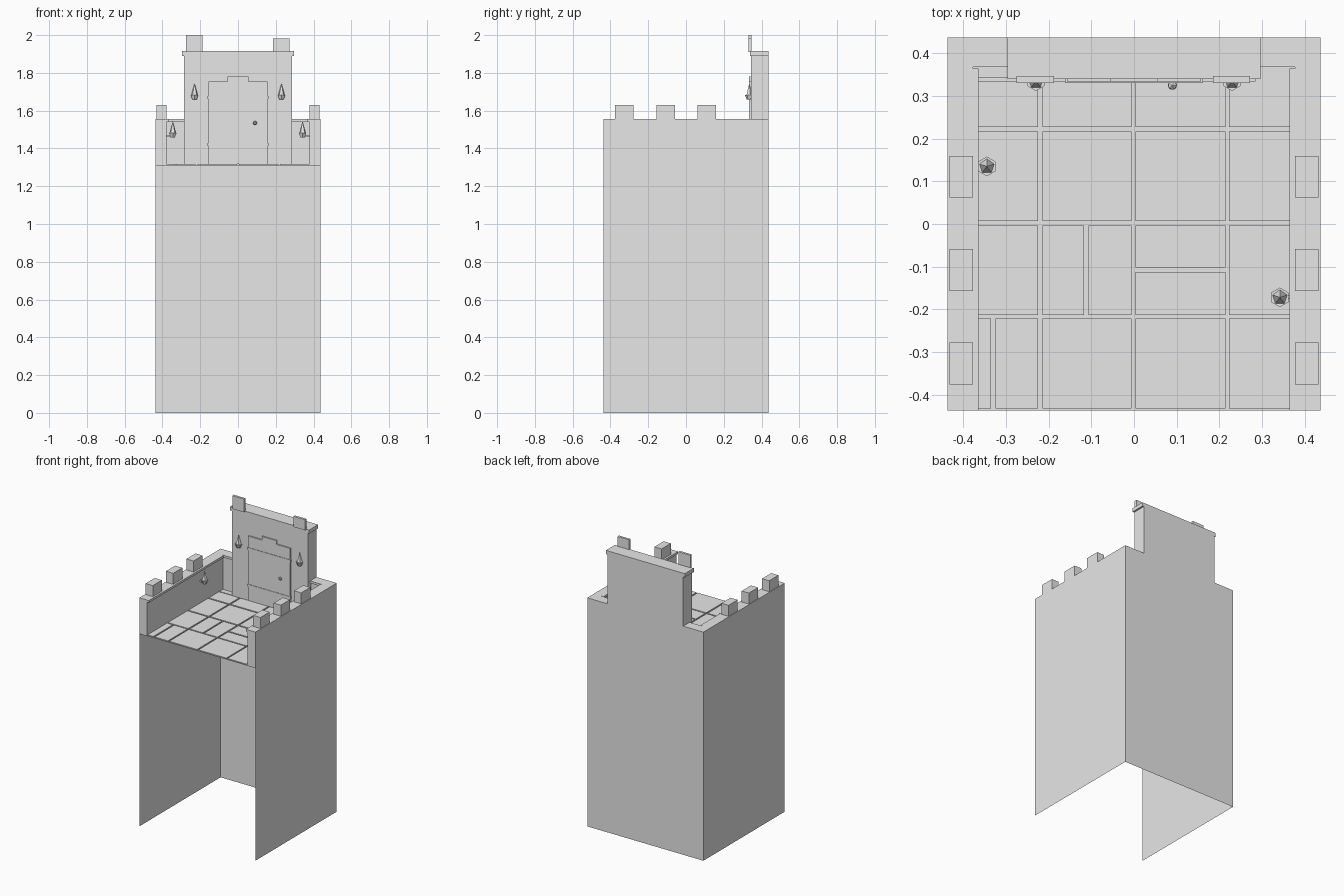
import bpy, bmesh
from mathutils import Matrix, Vector

cube = bpy.data.objects.get("Cube")
if cube:
    bpy.data.objects.remove(cube, do_unlink=True)

stone = bpy.data.materials.new("grey stone")
stone.use_nodes = True
stone.diffuse_color = (0.8, 0.8, 0.8, 1)
stone.node_tree.nodes["Principled BSDF"].inputs["Base Color"].default_value = (0.8, 0.8, 0.8, 1)

W = 0.437        # half width of the tower
INNER = 0.378    # inner wall face
LIP = 0.365      # inner edge of the wall coping
FLOOR, TILE, WALL, GATE = 1.31, 1.317, 1.555, 1.89


def finish(name, bm):
    mesh = bpy.data.meshes.new(name)
    bm.to_mesh(mesh)
    bm.free()
    mesh.materials.append(stone)
    obj = bpy.data.objects.new(name, mesh)
    bpy.context.collection.objects.link(obj)
    return obj


def add_box(bm, x, y, z, skip=()):
    """Box between ranges; skip lists outward directions left open."""
    lo, hi = Vector((x[0], y[0], z[0])), Vector((x[1], y[1], z[1]))
    size = hi - lo
    mat = Matrix.Translation((lo + hi) / 2) @ Matrix.Diagonal((*size, 1))
    verts = bmesh.ops.create_cube(bm, size=1, matrix=mat)["verts"]
    faces = {f for v in verts for f in v.link_faces}
    for f in faces:
        f.normal_update()
    open_faces = [f for f in faces if any(f.normal.dot(Vector(d)) > 0.9 for d in skip)]
    bmesh.ops.delete(bm, geom=open_faces, context="FACES_ONLY")


def box(name, x, y, z, skip=()):
    bm = bmesh.new()
    add_box(bm, x, y, z, skip)
    return finish(name, bm)


def sheet(name, points):
    bm = bmesh.new()
    bm.faces.new([bm.verts.new(p) for p in points])
    return finish(name, bm)


def span(side, a, b):
    return sorted((side * a, side * b))


DOWN, BACK = (0, 0, -1), (0, 1, 0)

# Side walls: thin outer sheet, thick parapet, coping lip and merlons
for side, label in ((1, "left"), (-1, "right")):
    out = (side, 0, 0)
    ring = [(side * W, -W, 0), (side * W, W, 0), (side * W, W, WALL), (side * W, -W, WALL)]
    sheet(label + "_outer_wall", ring[::side])
    box(label + "_parapet", span(side, INNER, W), (-W, W), (FLOOR, WALL), (out, DOWN, BACK))
    box(label + "_coping", span(side, LIP, INNER), (-W, LIP), (WALL - 0.015, WALL))
    for i, y in enumerate((-0.327, -0.108, 0.111)):
        box(f"{label}_merlon_{i + 1}", span(side, 0.378, 0.432), (y - 0.049, y + 0.049),
            (WALL, 1.63), (DOWN,))
    box(label + "_back_parapet", span(side, 0.285, INNER), (INNER, W), (FLOOR, WALL), (BACK, DOWN))
    box(label + "_back_coping", span(side, 0.285, INNER), (0.368, INNER), (WALL - 0.015, WALL))

# Back wall sheet with the raised gatehouse outline
half = [(W, 0), (W, WALL), (0.285, WALL), (0.285, GATE)]
outline = half + [(-x, z) for x, z in reversed(half)]
sheet("back_wall", [(x, W, z) for x, z in reversed(outline)])

# Floor with raised paving tiles
sheet("floor_base", [(-W, -W, FLOOR), (W, -W, FLOOR), (W, W, FLOOR), (-W, W, FLOOR)])
columns = [(-INNER, -0.225), (-0.215, -0.006), (0.004, 0.214), (0.223, INNER)]
rows = [(-0.432, -0.222), (-0.213, -0.003), (0.007, 0.217), (0.227, 0.335)]
splits = {(0, 0): ("x", -0.33), (1, 1): ("x", -0.112), (2, 1): ("y", -0.107)}
tiles = []
for c, x in enumerate(columns):
    for r, y in enumerate(rows):
        axis, at = splits.get((c, r), (None, 0))
        if axis == "x":
            tiles += [((x[0], at - 0.005), y), ((at + 0.005, x[1]), y)]
        elif axis == "y":
            tiles += [(x, (y[0], at - 0.005)), (x, (at + 0.005, y[1]))]
        else:
            tiles.append((x, y))
tiles += [((-INNER, -0.285), (0.342, INNER)), ((0.285, INNER), (0.335, INNER))]
bm = bmesh.new()
for x, y in tiles:
    add_box(bm, x, y, (FLOOR, TILE), (DOWN,))
finish("floor_tiles", bm)

# Gatehouse block, cornice and the two thin battlements
box("gatehouse", (-0.285, 0.285), (0.343, W), (FLOOR, GATE), (BACK, DOWN))
box("gatehouse_cornice", (-0.297, 0.297), (0.34, W), (GATE, 1.915))
box("right_battlement", (-0.275, -0.187), (0.331, 0.347), (1.91, 2.0))
box("left_battlement", (0.185, 0.272), (0.331, 0.347), (1.91, 1.982))

# Door with a stepped top, two straps and a knob
bm = bmesh.new()
half = [(0.157, TILE), (0.157, 1.755), (0.055, 1.755), (0.055, 1.78)]
outline = [(-x, z) for x, z in half] + half[::-1]
face = bm.faces.new([bm.verts.new((x, 0.344, z)) for x, z in outline])
new = bmesh.ops.extrude_face_region(bm, geom=[face])["geom"]
bmesh.ops.translate(bm, vec=(0, -0.01, 0), verts=[g for g in new if isinstance(g, bmesh.types.BMVert)])
bmesh.ops.recalc_face_normals(bm, faces=bm.faces)
finish("door", bm)
for label, z in (("lower", 1.42), ("upper", 1.67)):
    box(label + "_door_strap", (-0.162, 0.162), (0.331, 0.343), (z - 0.008, z + 0.008))
bm = bmesh.new()
bmesh.ops.create_icosphere(bm, subdivisions=1, radius=0.012,
                           matrix=Matrix.Translation((0.09, 0.325, 1.535)))
finish("door_knob", bm)


# Torches: tapered cup with a pointed flame, held by a wall bracket
def torch(name, x, y, z, toward):
    bm = bmesh.new()
    bmesh.ops.create_cone(bm, cap_ends=True, segments=6, radius1=0.013, radius2=0.023, depth=0.025,
                          matrix=Matrix.Translation((x, y, z + 0.0125)))
    bmesh.ops.create_cone(bm, cap_ends=True, segments=5, radius1=0.018, radius2=0, depth=0.063,
                          matrix=Matrix.Translation((x, y, z + 0.0565)))
    finish(name, bm)
    end = Vector((x, y, 0)) + 0.034 * Vector(toward)
    box(name + "_bracket", (min(x, end.x) - 0.004, max(x, end.x) + 0.004),
        (min(y, end.y) - 0.004, max(y, end.y) + 0.004), (z + 0.004, z + 0.014))


for side, label in ((1, "left"), (-1, "right")):
    torch(label + "_gate_torch", side * 0.23, 0.335, 1.658, BACK)
torch("left_wall_torch", 0.342, -0.172, 1.458, (1, 0, 0))
torch("right_wall_torch", -0.345, 0.135, 1.458, (-1, 0, 0))
